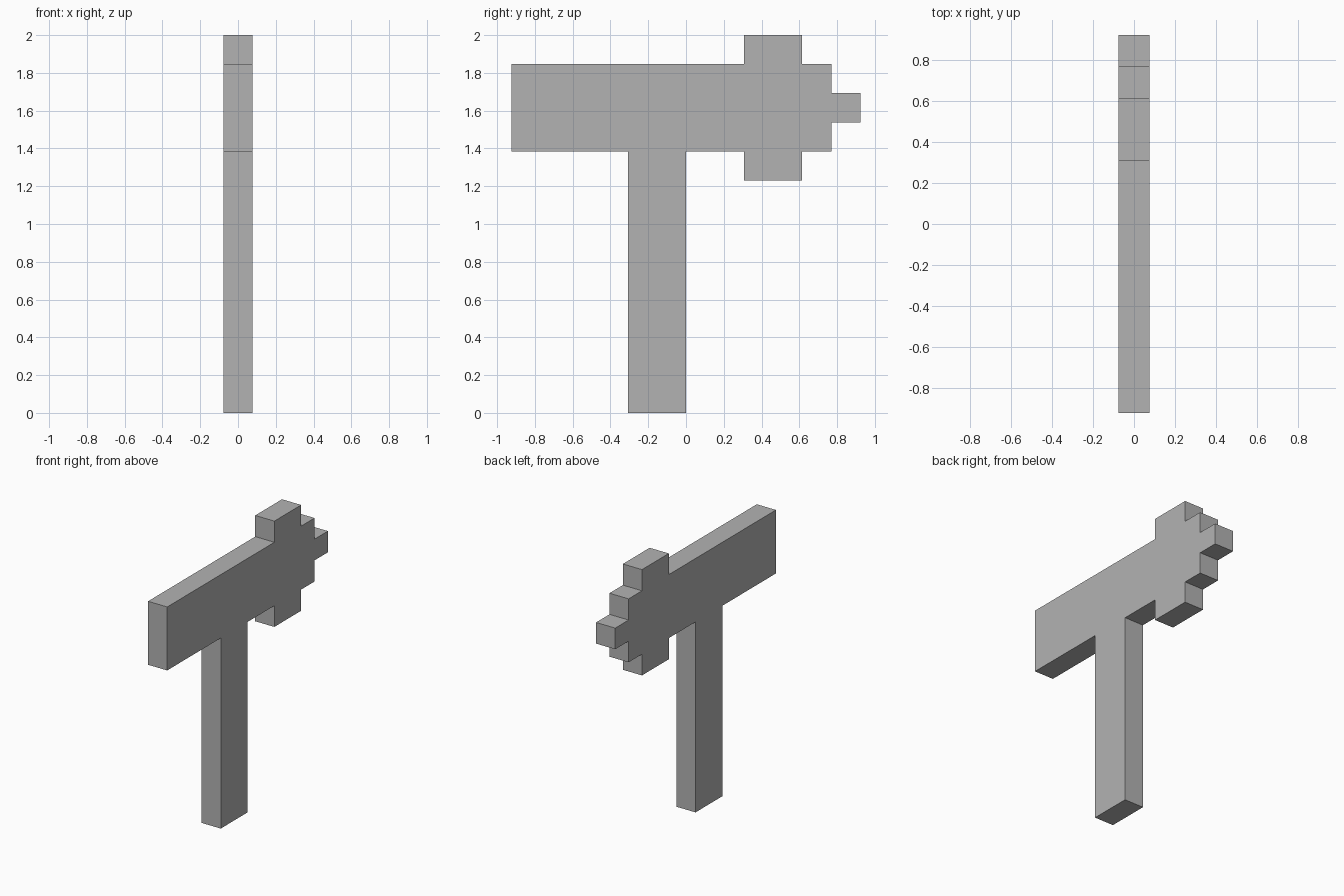
import bpy
import bmesh

U = 2 / 13          # one grid step of the blocky design
HALF = U / 2        # half thickness

old = bpy.data.objects.get("Cube")
if old:
    bpy.data.objects.remove(old, do_unlink=True)

grey = bpy.data.materials.new("plain grey")
grey.use_nodes = True
colour = (0.45, 0.45, 0.45, 1)
grey.diffuse_color = colour
grey.node_tree.nodes["Principled BSDF"].inputs["Base Color"].default_value = colour


def slab(name, outline):
    """Extrude a (y, z) outline, in grid steps, across the thickness."""
    bm = bmesh.new()
    face = bm.faces.new([bm.verts.new((-HALF, y * U, z * U)) for y, z in outline])
    side = bmesh.ops.extrude_face_region(bm, geom=[face])["geom"]
    moved = [v for v in side if isinstance(v, bmesh.types.BMVert)]
    bmesh.ops.translate(bm, verts=moved, vec=(2 * HALF, 0, 0))
    bmesh.ops.recalc_face_normals(bm, faces=bm.faces)
    mesh = bpy.data.meshes.new(name)
    bm.to_mesh(mesh)
    bm.free()
    mesh.materials.append(grey)
    obj = bpy.data.objects.new(name, mesh)
    bpy.context.collection.objects.link(obj)
    return obj


# Upright post
slab("post", [(-2, 0), (0, 0), (0, 9), (-2, 9)])

# Arrow board: upper half of the stepped outline, mirrored about its centre line
MID = 10.5
upper = [(-6, 1.5), (2, 1.5), (2, 2.5), (4, 2.5), (4, 1.5),
         (5, 1.5), (5, 0.5), (6, 0.5)]
outline = [(y, MID + h) for y, h in upper]
outline += [(y, MID - h) for y, h in reversed(upper)]
slab("arrow_board", outline)
